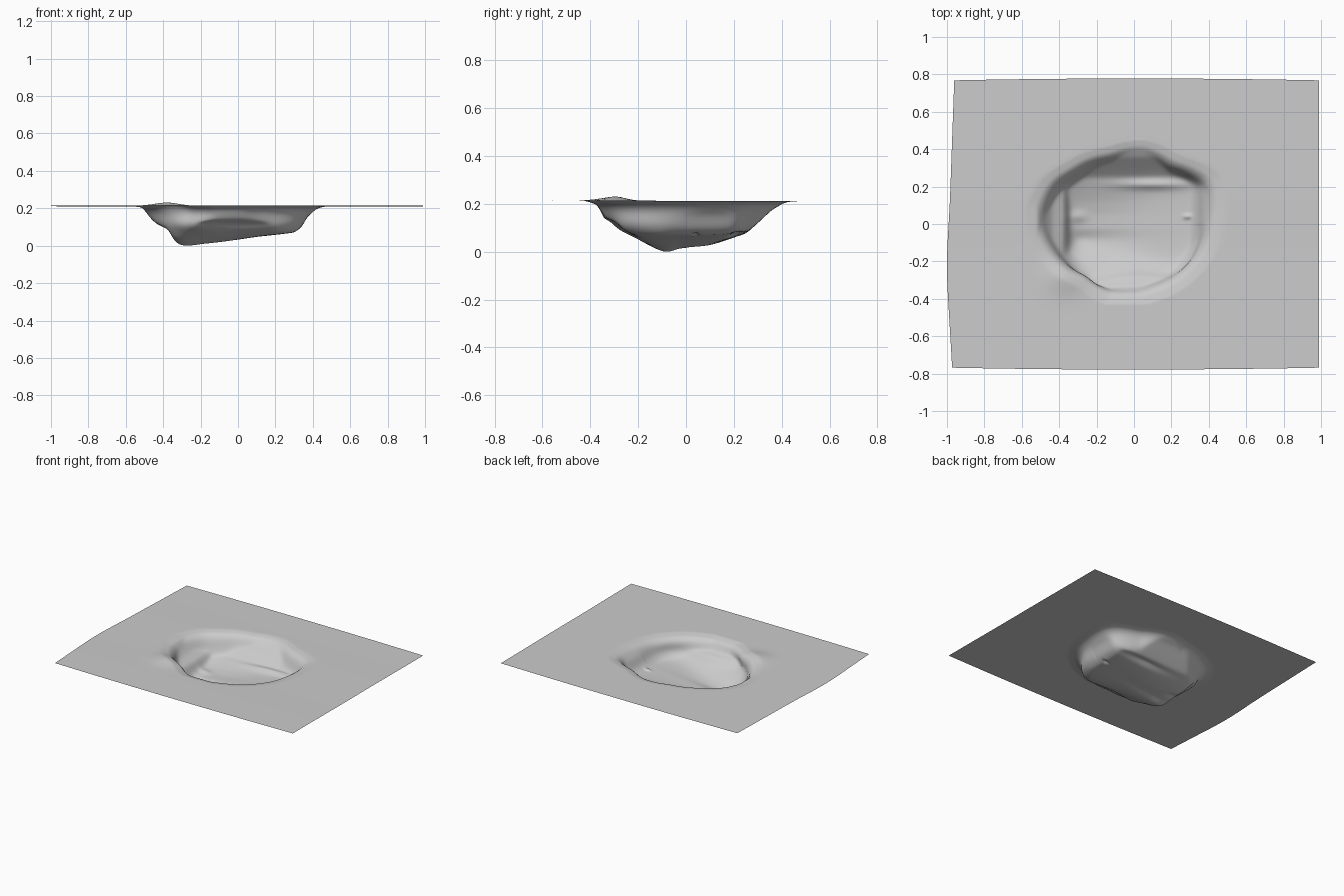
import bpy, bmesh, math

if "Cube" in bpy.data.objects:
    bpy.data.objects.remove(bpy.data.objects["Cube"])

TOP = 0.213
CX, CY = -0.05, 0.0          # pit centre used for the polar rim outline

# depth profiles (position, floor height) read along x and y
ALONG_X = [(-.58, .213), (-.51, .205), (-.48, .165), (-.44, .13), (-.37, .10), (-.34, .04),
           (-.31, .01), (-.28, .0), (-.2, .02), (0, .05), (.1, .065), (.3, .085),
           (.34, .11), (.37, .16), (.42, .195), (.47, .207), (.56, .213)]
ALONG_Y = [(-.42, .213), (-.37, .198), (-.34, .15), (-.28, .13), (-.25, .10), (-.2, .07),
           (-.1, .008), (-.08, .0), (-.03, .028), (.05, .033), (.12, .05), (.2, .075),
           (.25, .09), (.3, .13), (.36, .18), (.42, .208), (.48, .213)]
# wall: fraction of rim radius -> depth
WALL = [(0, .26), (.55, .25), (.7, .22), (.85, .16), (.93, .10), (1.0, .035),
        (1.08, .010), (1.22, 0)]
# rim outline: angle in degrees -> radius
RIM = [(0, .43), (27, .48), (50, .39), (75, .385), (102, .35), (135, .38), (152, .42),
       (177, .44), (191, .42), (207, .39), (233, .335), (262, .365), (294, .36),
       (323, .39), (346, .42), (360, .43)]
# left border of the sheet: y -> x
LEFT = [(-.8, -.97), (-.3, -1.0), (-.15, -1.0), (.1, -.985), (.8, -.96)]


def interp(table, t):
    if t <= table[0][0]:
        return table[0][1]
    for (a, va), (b, vb) in zip(table, table[1:]):
        if t <= b:
            return va + (vb - va) * (t - a) / (b - a)
    return table[-1][1]


def soft(table, t, w, wrap=None):
    """Interpolated value blurred over a small window."""
    total = 0.0
    for k, g in ((-2, 1), (-1, 2), (0, 3), (1, 2), (2, 1)):
        u = t + k * w
        total += g * interp(table, u % wrap if wrap else u)
    return total / 9


def bell(x, y, cx, cy, sx, sy):
    return math.exp(-((x - cx) / sx) ** 2 - ((y - cy) / sy) ** 2)


def pit_depth(x, y):
    dx = TOP - soft(ALONG_X, x, .008)
    dy = TOP - soft(ALONG_Y, y, .008)
    ang = math.degrees(math.atan2(y - CY, x - CX)) % 360
    s = math.hypot(x - CX, y - CY) / soft(RIM, ang, 3, 360)
    dw = soft(WALL, s, .02)
    if min(dx, dy, dw) < 1e-5:
        return 0.0, ang
    p = 8                                        # smooth minimum of the three limits
    d = (dx ** -p + dy ** -p + dw ** -p) ** (-1 / p)
    d -= .014 * bell(x, y, .1, .21, .18, .025)   # crease along the back of the floor
    d -= .010 * bell(x, y, -.3, .04, .05, .03)   # folds on the left wall
    d -= .012 * bell(x, y, .285, .04, .02, .012)  # small nick
    return max(d, 0.0), ang


def overhang(ang, d):
    """Push the mid-height wall outward under the front lips."""
    amt = math.exp(-((ang - 235) / 24) ** 2) * .035 + math.exp(-((ang - 325) / 22) ** 2) * .02
    return amt * math.exp(-((d - .10) / .045) ** 2)


# sheet with the sunken pit
NX, NY = 240, 190
bm = bmesh.new()
bmesh.ops.create_grid(bm, x_segments=NX, y_segments=NY, size=1)
depths = {}
for v in bm.verts:
    u, w = v.co.x, v.co.y
    y = w * (.778 - .010 * u * u)
    left = soft(LEFT, y, .05)
    x = u * (-left if u < 0 else .99)
    v.co.x, v.co.y = x, y
    depths[v] = pit_depth(x, y)
deepest = max(d for d, a in depths.values())
for v, (d, ang) in depths.items():
    x, y = v.co.x, v.co.y
    d *= TOP / deepest
    lip = .018 * bell(x, y, -.37, -.28, .10, .09) * max(0, 1 - d / .05)
    v.co.z = TOP - d + lip + (-.004 * y) * min(1, abs(y) / .5) * (d < .001)
    push = overhang(ang, d)
    v.co.x += push * math.cos(math.radians(ang))
    v.co.y += push * math.sin(math.radians(ang))
for f in bm.faces:
    f.smooth = True
mesh = bpy.data.meshes.new("sunken_sheet")
bm.to_mesh(mesh)
bm.free()
sheet = bpy.data.objects.new("sunken_sheet", mesh)
bpy.context.collection.objects.link(sheet)

# plain grey
grey = bpy.data.materials.new("plain_grey")
grey.diffuse_color = (.6, .6, .6, 1)
grey.use_nodes = True
grey.node_tree.nodes["Principled BSDF"].inputs["Base Color"].default_value = grey.diffuse_color
mesh.materials.append(grey)
